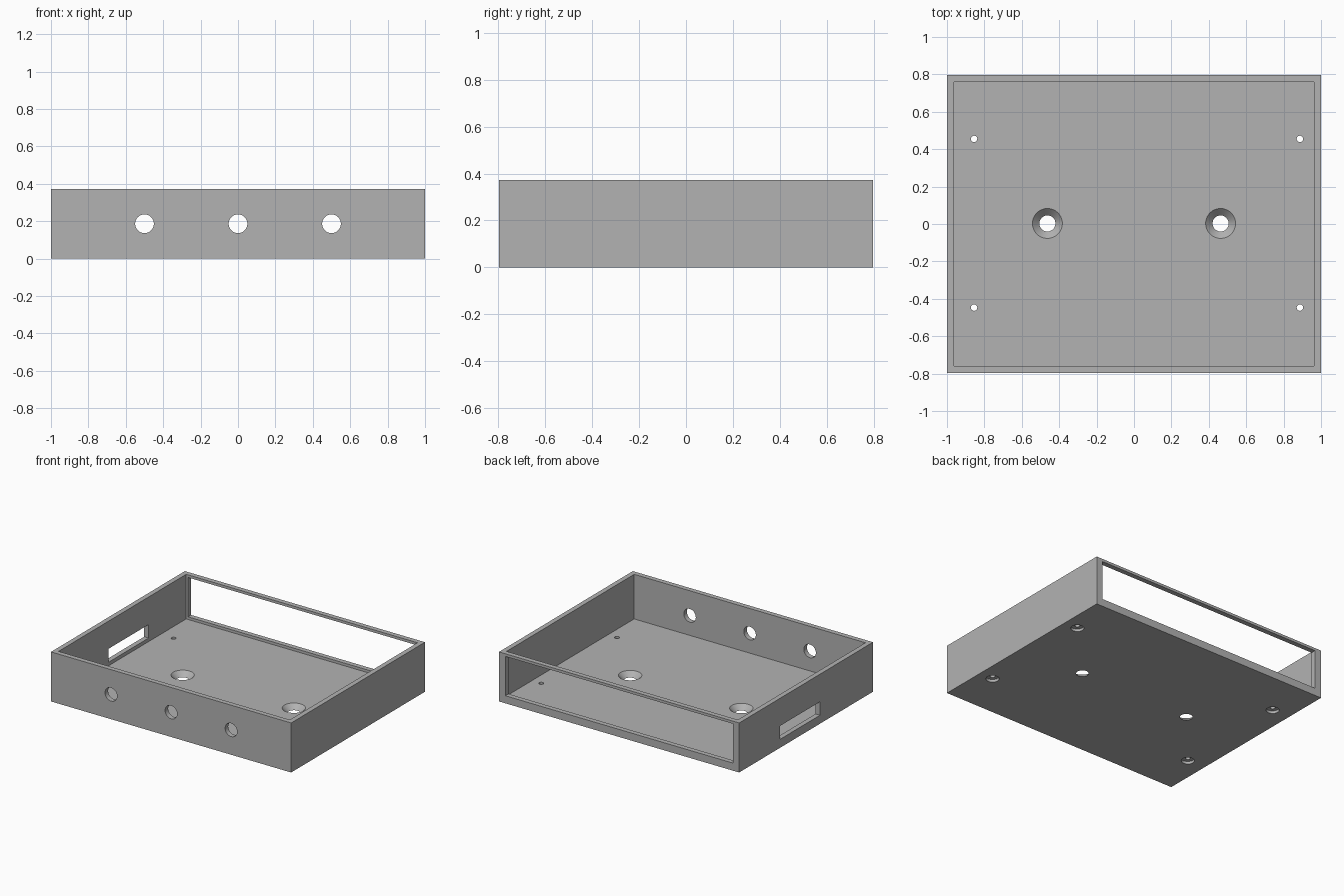
import bpy
import math
from mathutils import Vector

if "Cube" in bpy.data.objects:
    bpy.data.objects.remove(bpy.data.objects["Cube"], do_unlink=True)

HALF_X, HALF_Y, HEIGHT = 1.0, 0.796, 0.373
WALL = 0.037      # wall and floor thickness
OVER = 0.02       # how far cutters reach past a surface

grey = bpy.data.materials.new("plain grey")
grey.use_nodes = True
grey.diffuse_color = (0.45, 0.45, 0.45, 1)
grey.node_tree.nodes["Principled BSDF"].inputs["Base Color"].default_value = grey.diffuse_color


def box(name, low, high):
    low, high = Vector(low), Vector(high)
    bpy.ops.mesh.primitive_cube_add(size=1, location=(low + high) / 2)
    ob = bpy.context.object
    ob.name = name
    ob.scale = high - low
    bpy.ops.object.transform_apply(location=True, rotation=False, scale=True)
    ob.data.materials.append(grey)
    return ob


def round_cutter(name, centre, r_low, r_high, depth, turn=0.0):
    bpy.ops.mesh.primitive_cone_add(vertices=48, radius1=r_low, radius2=r_high,
                                    depth=depth, location=centre, rotation=(turn, 0, 0))
    ob = bpy.context.object
    ob.name = name
    ob.data.materials.append(grey)
    return ob


def cut(target, cutter):
    cutter.hide_render = True
    mod = target.modifiers.new("cut", 'BOOLEAN')
    mod.operation, mod.solver, mod.object = 'DIFFERENCE', 'EXACT', cutter
    bpy.context.view_layer.objects.active = target
    bpy.ops.object.modifier_apply(modifier=mod.name)
    bpy.data.objects.remove(cutter, do_unlink=True)


# Open tray
tray = box("enclosure_tray", (-HALF_X, -HALF_Y, 0), (HALF_X, HALF_Y, HEIGHT))
cut(tray, box("cavity", (WALL - HALF_X, WALL - HALF_Y, WALL),
              (HALF_X - WALL, HALF_Y - WALL, HEIGHT + OVER)))

# Wide window in the back wall
cut(tray, box("back_window", (-0.947, HALF_Y - WALL - OVER, 0.057),
              (0.947, HALF_Y + OVER, HEIGHT - 0.02)))

# Slot in the right wall
cut(tray, box("side_slot", (-HALF_X - OVER, -0.165, 0.064),
              (WALL - HALF_X + OVER, 0.312, 0.165)))

# Three round holes in the front wall
for x in (-0.5, 0, 0.5):
    cut(tray, round_cutter("front_hole", (x, -HALF_Y + WALL / 2, HEIGHT / 2),
                           0.05, 0.05, WALL + 2 * OVER, math.pi / 2))

# Countersunk mounting holes, widening upwards through the floor
for x in (-0.463, 0.463):
    cut(tray, round_cutter("countersink", (x, 0.003, WALL / 2),
                           0.043 - OVER, 0.08 + OVER, WALL + 2 * OVER))

# Small screw holes, counterbored from below
BORE = 0.02
for x in (-0.855, 0.887):
    for y in (-0.447, 0.455):
        cut(tray, round_cutter("screw_hole", (x, y, WALL / 2),
                               0.017, 0.017, WALL + 2 * OVER))
        cut(tray, round_cutter("counterbore", (x, y, (BORE - OVER) / 2),
                               0.045, 0.045, BORE + OVER))

# Smooth hole walls, crisp box edges
bpy.ops.object.select_all(action='DESELECT')
tray.select_set(True)
bpy.context.view_layer.objects.active = tray
bpy.ops.object.shade_smooth_by_angle(angle=math.radians(30))
